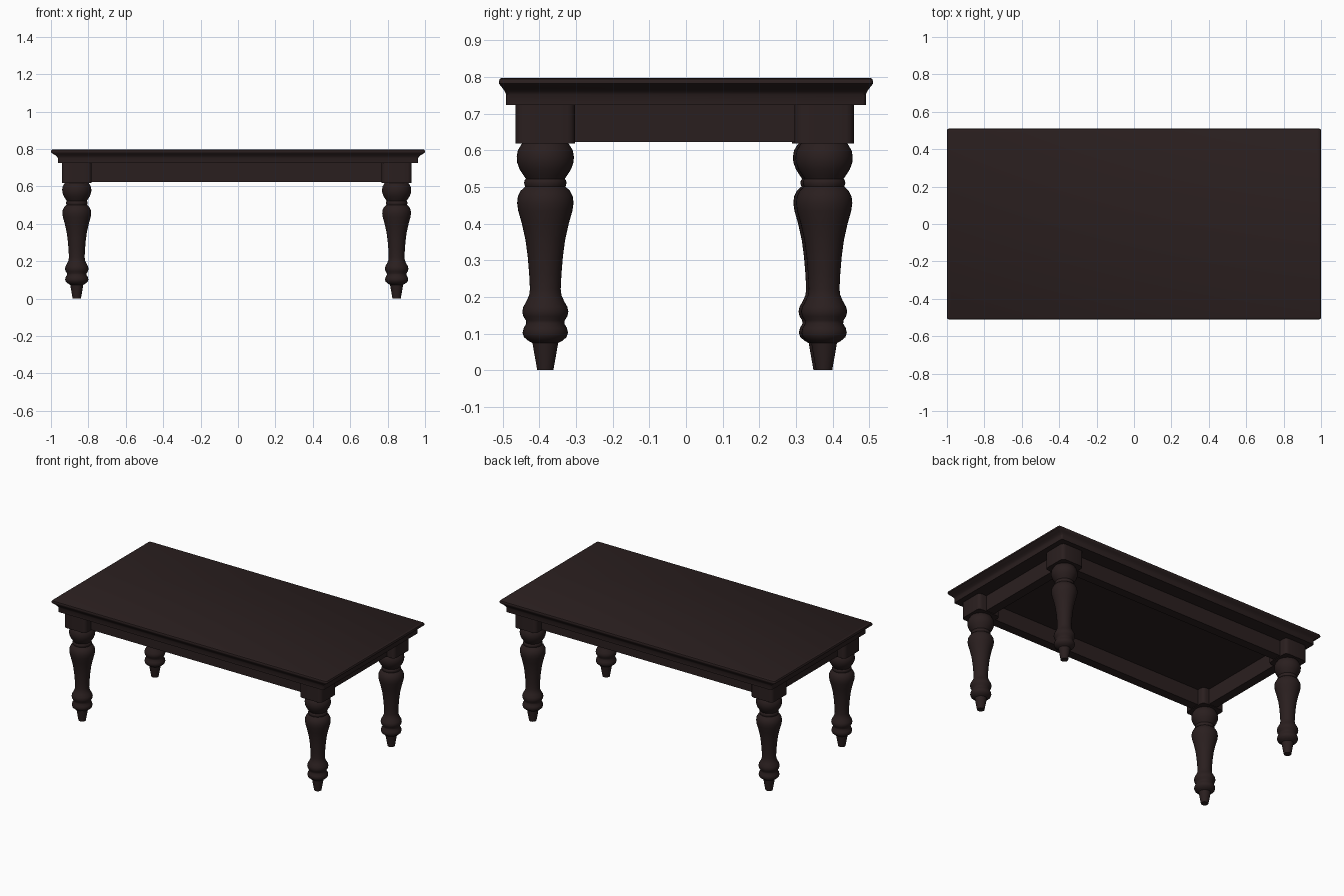
import bpy, bmesh, math

if "Cube" in bpy.data.objects:
    bpy.data.objects.remove(bpy.data.objects["Cube"])

wood = bpy.data.materials.new("dark brown wood")
wood.diffuse_color = (0.023, 0.0135, 0.0135, 1)
wood.use_nodes = True
wood.node_tree.nodes["Principled BSDF"].inputs["Base Color"].default_value = wood.diffuse_color


def finish(name, bm, angle=35):
    bmesh.ops.recalc_face_normals(bm, faces=bm.faces)
    me = bpy.data.meshes.new(name)
    bm.to_mesh(me)
    bm.free()
    ob = bpy.data.objects.new(name, me)
    bpy.context.collection.objects.link(ob)
    me.materials.append(wood)
    bpy.ops.object.select_all(action='DESELECT')
    ob.select_set(True)
    bpy.context.view_layer.objects.active = ob
    bpy.ops.object.shade_smooth_by_angle(angle=math.radians(angle))
    return ob


def loft(name, rings, angle=35):
    """Skin a stack of equal-length point rings and cap both ends."""
    bm = bmesh.new()
    vs = [[bm.verts.new(p) for p in ring] for ring in rings]
    n = len(vs[0])
    for a, b in zip(vs, vs[1:]):
        for i in range(n):
            bm.faces.new((a[i], a[(i + 1) % n], b[(i + 1) % n], b[i]))
    bm.faces.new(vs[0])
    bm.faces.new(vs[-1])
    return finish(name, bm, angle)


def box(name, x0, x1, y0, y1, z0, z1, bevel=0.0):
    bm = bmesh.new()
    bmesh.ops.create_cube(bm, size=1)
    for v in bm.verts:
        v.co = ((x0, x1)[v.co.x > 0], (y0, y1)[v.co.y > 0], (z0, z1)[v.co.z > 0])
    if bevel:
        edges = [e for e in bm.edges if abs(e.verts[0].co.z - e.verts[1].co.z) > 0.01]
        bmesh.ops.bevel(bm, geom=edges, offset=bevel, segments=3, profile=0.5, affect='EDGES')
    return finish(name, bm)


def round_rect(hx, hy, z, r=0.010, seg=3):
    pts = []
    for q, (sx, sy) in enumerate(((1, 1), (-1, 1), (-1, -1), (1, -1))):
        for k in range(seg + 1):
            t = math.pi / 2 * (q + k / seg)
            pts.append((sx * (hx - r) + r * math.cos(t), sy * (hy - r) + r * math.sin(t), z))
    return pts


# Table top with a moulded edge: (half x, half y, height)
EDGE = [(0.963, 0.491, 0.724), (0.963, 0.491, 0.752), (0.968, 0.494, 0.760),
        (0.980, 0.500, 0.769), (0.994, 0.507, 0.777), (1.0, 0.510, 0.782),
        (1.0, 0.510, 0.790), (0.997, 0.508, 0.795), (0.990, 0.503, 0.798)]
loft("table_top", [round_rect(*p) for p in EDGE])

# Turned leg profile: (radius, height)
LEG = [(0.022, 0), (0.030, 0.045), (0.035, 0.074), (0.046, 0.080), (0.058, 0.090),
       (0.062, 0.102), (0.059, 0.115), (0.052, 0.127), (0.053, 0.136), (0.060, 0.147),
       (0.063, 0.160), (0.060, 0.173), (0.051, 0.189), (0.044, 0.205), (0.042, 0.222),
       (0.044, 0.262), (0.048, 0.310), (0.054, 0.355), (0.064, 0.400), (0.074, 0.435),
       (0.077, 0.456), (0.075, 0.474), (0.067, 0.490), (0.055, 0.501), (0.056, 0.504),
       (0.058, 0.511), (0.056, 0.519), (0.053, 0.522), (0.059, 0.531), (0.070, 0.548),
       (0.077, 0.567), (0.078, 0.583), (0.075, 0.600), (0.066, 0.615), (0.060, 0.622)]

# Legs with square corner posts
CORNERS = {"front_left": (-0.862, -0.384), "front_right": (0.848, -0.384),
           "back_left": (-0.862, 0.370), "back_right": (0.848, 0.377)}
N = 32
for name, (cx, cy) in CORNERS.items():
    loft(name + "_leg", [[(cx + r * math.cos(2 * math.pi * i / N),
                           cy + r * math.sin(2 * math.pi * i / N), z) for i in range(N)]
                         for r, z in LEG], 40)
    box(name + "_post", cx - 0.080, cx + 0.080, cy - 0.081, cy + 0.081, 0.619, 0.726, 0.022)

# Apron rails centred between the posts, open underneath
box("front_apron", -0.80, 0.79, -0.409, -0.350, 0.623, 0.726)
box("back_apron", -0.80, 0.79, 0.340, 0.399, 0.623, 0.726)
box("left_apron", -0.887, -0.828, -0.32, 0.31, 0.623, 0.726)
box("right_apron", 0.814, 0.873, -0.32, 0.31, 0.623, 0.726)
